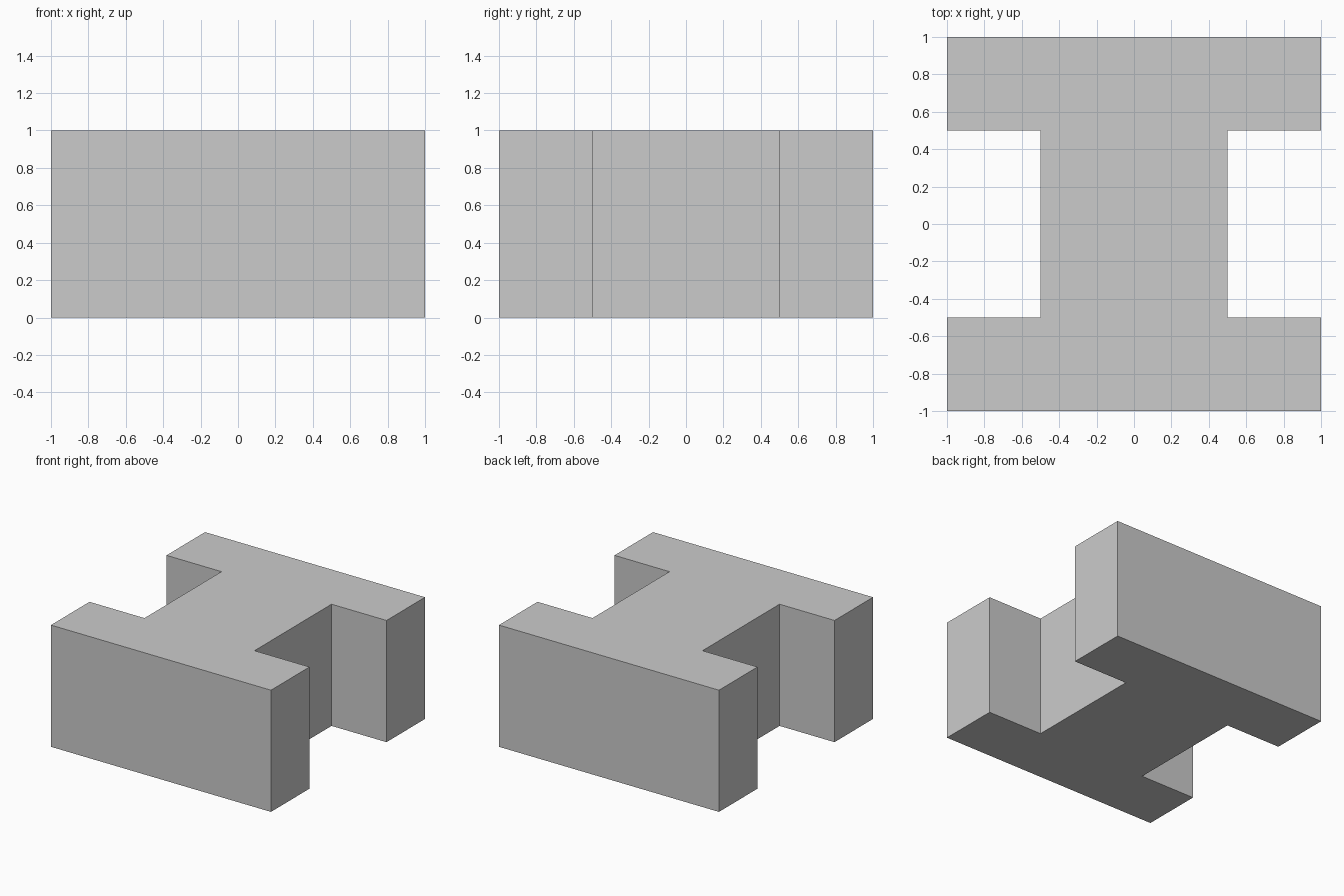
import bpy, bmesh

if "Cube" in bpy.data.objects:
    bpy.data.objects.remove(bpy.data.objects["Cube"])

# I-shaped outline, one quarter mirrored into the full profile
quarter = [(1, 1), (1, 0.5), (0.5, 0.5)]
right = quarter + [(x, -y) for x, y in reversed(quarter)]
outline = right + [(-x, y) for x, y in reversed(right)]

# Extrude the profile upwards into a solid block
bm = bmesh.new()
base = bm.faces.new([bm.verts.new((x, y, 0)) for x, y in outline])
top = bmesh.ops.extrude_face_region(bm, geom=[base], use_keep_orig=True)
moved = [g for g in top["geom"] if isinstance(g, bmesh.types.BMVert)]
bmesh.ops.translate(bm, verts=moved, vec=(0, 0, 1))
bmesh.ops.recalc_face_normals(bm, faces=bm.faces[:])

mesh = bpy.data.meshes.new("i_shaped_block")
bm.to_mesh(mesh)
bm.free()
block = bpy.data.objects.new("i_shaped_block", mesh)
bpy.context.collection.objects.link(block)
